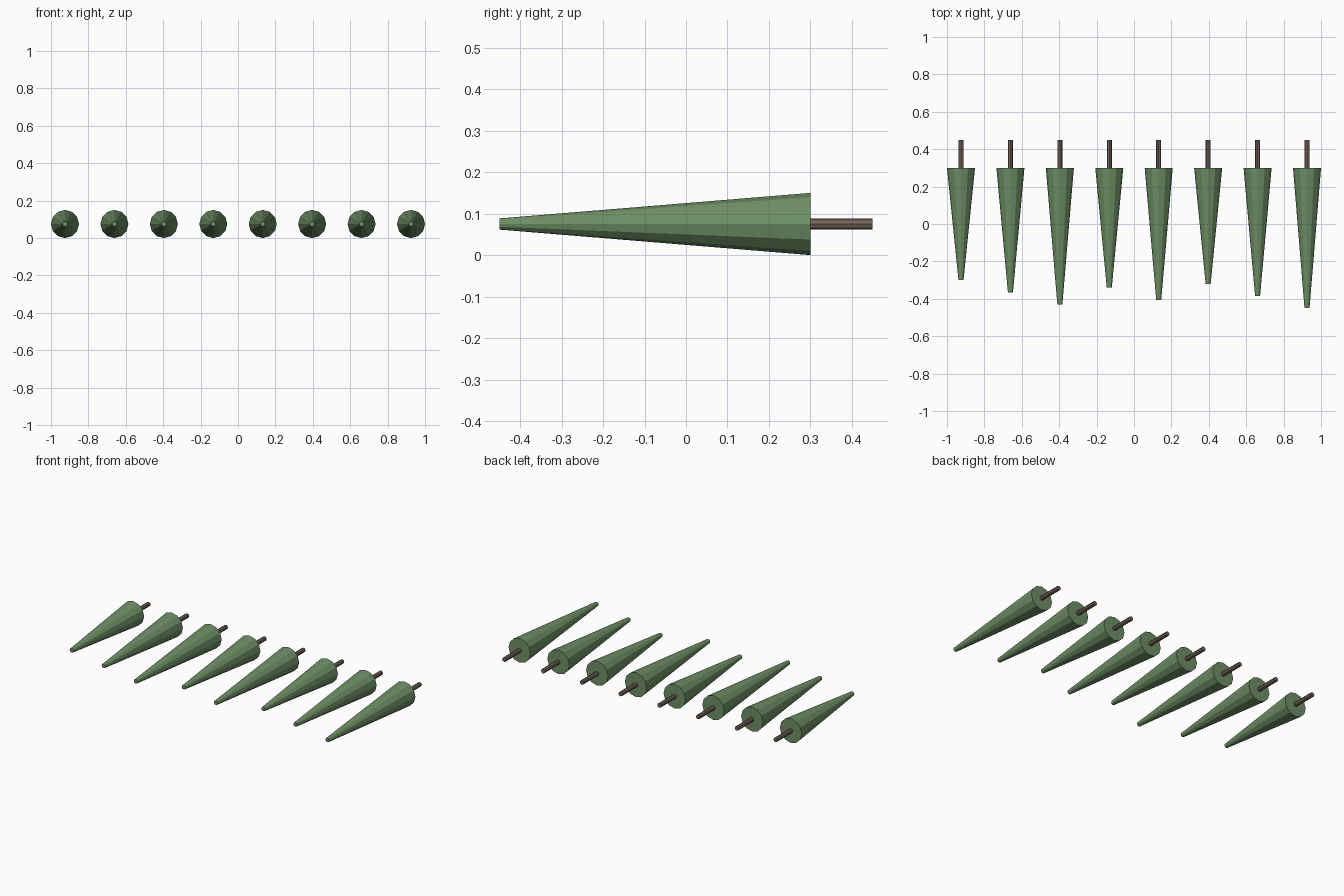
import bpy
import math
from mathutils import Matrix

cube = bpy.data.objects.get("Cube")
if cube:
    bpy.data.objects.remove(cube, do_unlink=True)


def material(name, colour):
    mat = bpy.data.materials.new(name)
    mat.use_nodes = True
    mat.diffuse_color = (*colour, 1)
    mat.node_tree.nodes["Principled BSDF"].inputs["Base Color"].default_value = (*colour, 1)
    return mat


GREEN = material("foliage green", (0.155, 0.275, 0.130))
BROWN = material("bark brown", (0.185, 0.135, 0.110))

COUNT = 8
RADIUS = 0.075
THIN = 0.0135
BASE_Y = 0.30
STEM_END_Y = 0.45
TIPS_Y = [-0.30, -0.365, -0.43, -0.34, -0.405, -0.32, -0.385, -0.45]


def tapered_rod(name, x, y_front, y_back, r_front, r_back, sides, mat):
    """Faceted rod lying along y, with a corner at the top."""
    bpy.ops.mesh.primitive_cone_add(vertices=sides, radius1=r_back, radius2=r_front,
                                    depth=y_back - y_front)
    obj = bpy.context.object
    obj.name = name
    obj.data.transform(Matrix.Rotation(math.pi / 2, 4, "X"))
    obj.location = (x, (y_front + y_back) / 2, RADIUS)
    obj.data.materials.append(mat)


# Row of trees lying on their sides, tips to the front
for i, tip in enumerate(TIPS_Y):
    x = (RADIUS - 1) * (1 - 2 * i / (COUNT - 1))
    tapered_rod(f"tree_crown_{i + 1}", x, tip, BASE_Y, THIN, RADIUS, 12, GREEN)
    tapered_rod(f"tree_trunk_{i + 1}", x, BASE_Y - 0.01, STEM_END_Y, THIN, THIN, 8, BROWN)
